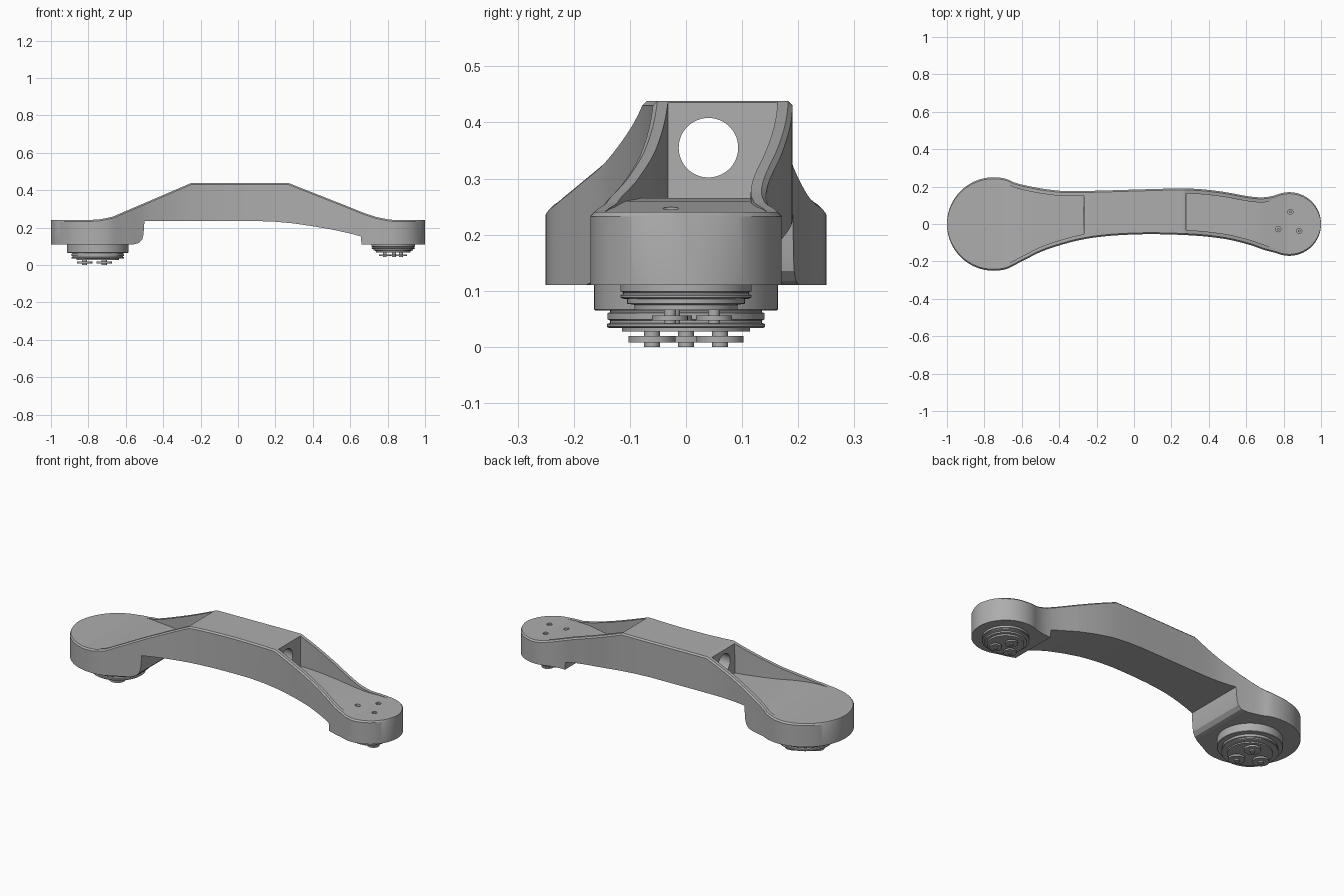
import bpy
import bmesh
from math import sin, cos, pi, sqrt, radians
from mathutils import Matrix

default_cube = bpy.data.objects.get("Cube")
if default_cube:
    bpy.data.objects.remove(default_cube, do_unlink=True)

grey = bpy.data.materials.new("satin_grey")
grey.use_nodes = True
GREY_COLOUR = (0.42, 0.42, 0.42, 1)
grey.diffuse_color = GREY_COLOUR
grey.node_tree.nodes["Principled BSDF"].inputs["Base Color"].default_value = GREY_COLOUR

BIG_X, BIG_R = -0.75, 0.25
SMALL_X, SMALL_R = 0.83, 0.17
WALL, EDGE = 0.027, 0.008

# Plan outline between the two round hubs: distance from the axis on each side
BACK_EDGE = [(-.72, .248), (-.68, .24), (-.64, .222), (-.56, .202), (-.476, .187), (-.37, .176),
             (-.2, .178), (0, .184), (.25, .19), (.36, .186), (.485, .171), (.6, .15),
             (.66, .143), (.71, .144), (.76, .155), (.8, .167)]
FRONT_EDGE = [(-.72, .248), (-.68, .24), (-.6, .2), (-.476, .14), (-.26, .08), (0, .056),
              (.29, .06), (.485, .08), (.62, .112), (.7, .14), (.76, .155), (.8, .167)]

# Side profiles: underside, crest, and pocket floor
UNDERSIDE = [(-1, .11), (-.56, .11), (-.53, .117), (-.512, .135), (-.505, .165), (-.5, .235),
             (.1, .235), (.2, .231), (.3, .222), (.4, .207), (.5, .19), (.6, .168),
             (.657, .153), (.66, .11), (1, .11)]
CREST = [(-1, .24), (-.8, .24), (-.73, .245), (-.67, .258), (-.6, .288), (-.25, .438),
         (.27, .438), (.6, .308), (.68, .276), (.74, .256), (.8, .244), (.84, .24), (1, .24)]
FLOOR = [(-1, .24), (-.8, .24), (-.7, .247), (-.62, .26), (-.55, .265), (-.27, .265),
         (-.267, .5), (.277, .5), (.28, .265), (.6, .265), (.68, .26), (.75, .25),
         (.82, .24), (1, .24)]


def linear(table, x):
    for (x0, a), (x1, b) in zip(table, table[1:]):
        if x <= x1:
            return a + (b - a) * max(0, x - x0) / (x1 - x0)
    return table[-1][1]


def smooth(table, x):
    """Cubic interpolation through a table of points."""
    def slope(k):
        a, b = table[max(k - 1, 0)], table[min(k + 1, len(table) - 1)]
        return (b[1] - a[1]) / (b[0] - a[0])
    for k in range(len(table) - 1):
        (x0, a), (x1, b) = table[k], table[k + 1]
        if x <= x1:
            h = x1 - x0
            t = (x - x0) / h
            return (a * (1 + 2 * t) * (1 - t) ** 2 + b * t * t * (3 - 2 * t)
                    + h * slope(k) * t * (1 - t) ** 2 + h * slope(k + 1) * t * t * (t - 1))
    return table[-1][1]


def half_width(table, x):
    if x < -0.68:
        return sqrt(max(0, BIG_R ** 2 - (x - BIG_X) ** 2))
    if x > 0.76:
        return sqrt(max(0, SMALL_R ** 2 - (x - SMALL_X) ** 2))
    return smooth(table, x)


def finish(name, bm):
    bmesh.ops.recalc_face_normals(bm, faces=bm.faces)
    mesh = bpy.data.meshes.new(name)
    bm.to_mesh(mesh)
    bm.free()
    mesh.materials.append(grey)
    obj = bpy.data.objects.new(name, mesh)
    bpy.context.collection.objects.link(obj)
    return obj


def activate(obj):
    bpy.ops.object.select_all(action='DESELECT')
    obj.select_set(True)
    bpy.context.view_layer.objects.active = obj


def shade(obj):
    activate(obj)
    bpy.ops.object.shade_smooth_by_angle(angle=radians(28))


def add_cylinder(bm, centre, radius, depth, turn=None, sides=32):
    matrix = Matrix.Translation(centre) @ (turn or Matrix.Identity(4))
    bmesh.ops.create_cone(bm, cap_ends=True, segments=sides, radius1=radius,
                          radius2=radius, depth=depth, matrix=matrix)


def section(x):
    """Cross-section of the arm: a bar with two side walls around a pocket."""
    back, front = half_width(BACK_EDGE, x), -half_width(FRONT_EDGE, x)
    half = (back - front) / 2
    wall, edge = min(WALL, half * .5), min(EDGE, half * .2)
    low, top = linear(UNDERSIDE, x), linear(CREST, x)
    floor = min(top, linear(FLOOR, x))
    return [(front, low), (back, low), (back, top - edge), (back - edge, top),
            (back - wall, top), (back - wall, floor), (front + wall, floor),
            (front + wall, top), (front + edge, top), (front, top - edge)]


# Arm body: lofted through stations packed closely around the hub ends
key_stations = [p[0] for table in (UNDERSIDE, CREST, FLOOR) for p in table]
fill = [BIG_X - BIG_R * cos(pi * i / 48) for i in range(31)]
fill += [SMALL_X + SMALL_R * cos(pi * i / 48) for i in range(31)]
fill += [-.67 + .025 * i for i in range(58)]
stations = sorted(set(key_stations))
for x in fill:
    if min(abs(x - s) for s in stations) > .0004:
        stations.append(x)
stations.sort()

bm = bmesh.new()
rings = [[bm.verts.new((x, y, z)) for y, z in section(x)] for x in stations]
for a, b in zip(rings, rings[1:]):
    for k in range(len(a)):
        n = (k + 1) % len(a)
        bm.faces.new((a[k], a[n], b[n], b[k]))
bmesh.ops.remove_doubles(bm, verts=bm.verts, dist=.00002)
arm = finish("arm_body", bm)

# Cable bore through the raised middle, and screw recesses in the small hub
SCREWS = [(SMALL_X + .065 * cos(radians(d)), .065 * sin(radians(d))) for d in (85, 205, 325)]
bm = bmesh.new()
add_cylinder(bm, (0, .04, .355), .053, .7, Matrix.Rotation(pi / 2, 4, 'Y'), 64)
for x, y in SCREWS:
    add_cylinder(bm, (x, y, .265), .014, .08)
cutter = finish("bore_cutter", bm)
cutter.hide_render = True
cut = arm.modifiers.new("bores", 'BOOLEAN')
cut.operation = 'DIFFERENCE'
cut.solver = 'EXACT'
cut.object = cutter
activate(arm)
bpy.ops.object.modifier_apply(modifier=cut.name)
bpy.data.objects.remove(cutter, do_unlink=True)
shade(arm)

# Screws sitting in the recesses
bm = bmesh.new()
for x, y in SCREWS:
    add_cylinder(bm, (x, y, .228), .007, .014, sides=16)
shade(finish("hub_screws", bm))


def turned_flange(name, x, profile, sides=64):
    """Stepped round flange from (radius, height) pairs, closed at both ends."""
    bm = bmesh.new()
    loops = [[bm.verts.new((x + r * cos(2 * pi * i / sides), r * sin(2 * pi * i / sides), z))
              for i in range(sides)] for r, z in profile]
    for a, b in zip(loops, loops[1:]):
        for i in range(sides):
            n = (i + 1) % sides
            bm.faces.new((a[i], a[n], b[n], b[i]))
    bm.faces.new(loops[0])
    bm.faces.new(loops[-1])
    shade(finish(name, bm))


def lobed_coupling(name, x, angles, reach, lobe, plate, pins):
    """Three overlapping discs with a pin through each."""
    bm = bmesh.new()
    for d in angles:
        centre_x, centre_y = x + reach * cos(radians(d)), reach * sin(radians(d))
        for radius, (low, high) in ((lobe, plate), (lobe * .33, pins)):
            add_cylinder(bm, (centre_x, centre_y, (low + high) / 2), radius, high - low)
    shade(finish(name, bm))


# Joint under the big hub
turned_flange("big_joint_flange", BIG_X,
              [(.164, .115), (.164, .067), (.162, .065), (.135, .065), (.135, .062),
               (.14, .06), (.14, .049), (.135, .047), (.135, .043), (.141, .041),
               (.141, .036), (.138, .034), (.114, .034), (.114, .027), (.09, .027)])
lobed_coupling("big_joint_coupling", BIG_X, (60, 180, 300), .07, .042, (.008, .019), (0, .03))

# Joint under the small hub
turned_flange("small_joint_flange", SMALL_X,
              [(.117, .115), (.117, .099), (.112, .097), (.112, .094), (.117, .092),
               (.117, .088), (.113, .086), (.105, .085), (.105, .077), (.092, .075),
               (.092, .066), (.07, .066)])
lobed_coupling("small_joint_coupling", SMALL_X, (85, 205, 325), .05, .032,
               (.047, .056), (.042, .07))
